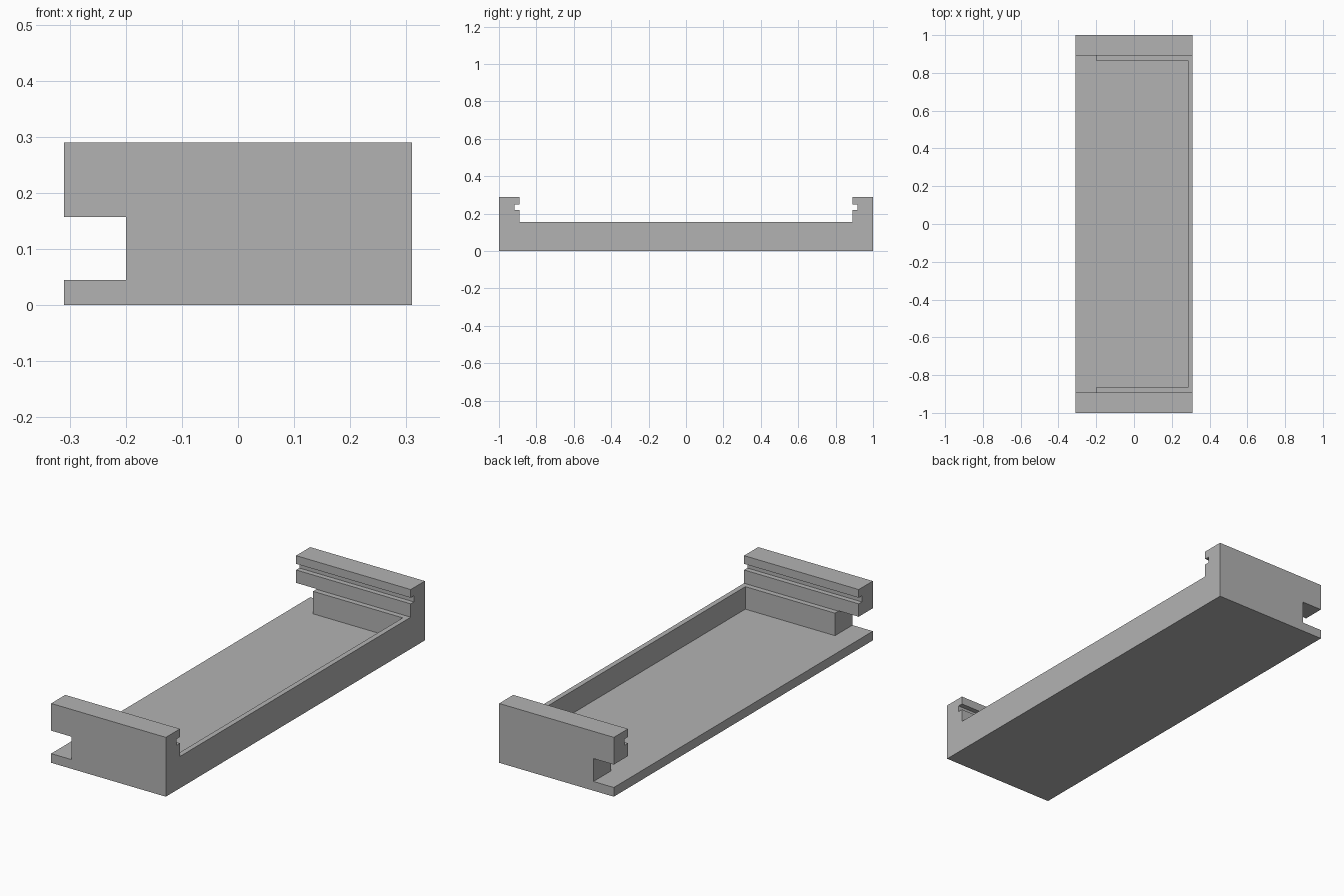
import bpy
import bmesh

cube = bpy.data.objects.get("Cube")
if cube:
    bpy.data.objects.remove(cube, do_unlink=True)

grey = bpy.data.materials.new("plain grey")
grey.use_nodes = True
colour = (0.45, 0.45, 0.45, 1)
grey.diffuse_color = colour
grey.node_tree.nodes["Principled BSDF"].inputs["Base Color"].default_value = colour


def extrude_x(name, outline, x0, x1):
    """Solid made by sweeping a (y, z) outline from x0 to x1."""
    bm = bmesh.new()
    face = bm.faces.new([bm.verts.new((x0, y, z)) for y, z in outline])
    swept = bmesh.ops.extrude_face_region(bm, geom=[face])["geom"]
    verts = [v for v in swept if isinstance(v, bmesh.types.BMVert)]
    bmesh.ops.translate(bm, verts=verts, vec=(x1 - x0, 0, 0))
    bmesh.ops.recalc_face_normals(bm, faces=bm.faces)
    mesh = bpy.data.meshes.new(name)
    bm.to_mesh(mesh)
    bm.free()
    obj = bpy.data.objects.new(name, mesh)
    bpy.context.collection.objects.link(obj)
    mesh.materials.append(grey)
    return obj


def cut(body, name, half_y, z0, z1, x0, x1):
    """Subtract a box from the body."""
    box = [(-half_y, z0), (half_y, z0), (half_y, z1), (-half_y, z1)]
    cutter = extrude_x(name, box, x0, x1)
    cutter.hide_render = True
    mod = body.modifiers.new(name, "BOOLEAN")
    mod.operation = "DIFFERENCE"
    mod.solver = "EXACT"
    mod.object = cutter
    bpy.context.view_layer.objects.active = body
    bpy.ops.object.modifier_apply(modifier=mod.name)
    bpy.data.objects.remove(cutter, do_unlink=True)


half_width, floor, rim, top = 0.31, 0.045, 0.155, 0.29
inner, groove = 0.891, 0.916

# Long tray with raised ends, each with a groove on its inner face
half = [(1, 0), (1, top), (inner, top), (inner, 0.25), (groove, 0.25),
        (groove, 0.22), (inner, 0.22), (inner, rim)]
outline = half + [(-y, z) for y, z in reversed(half)]
tray = extrude_x("tray_body", outline, -half_width, half_width)

# Open side slot under the overhanging ends, then the hollow behind the wall
cut(tray, "side_slot", 1.1, floor, 0.157, -0.4, -0.2)
cut(tray, "tray_hollow", 0.865, floor, 0.2, -0.4, 0.285)
